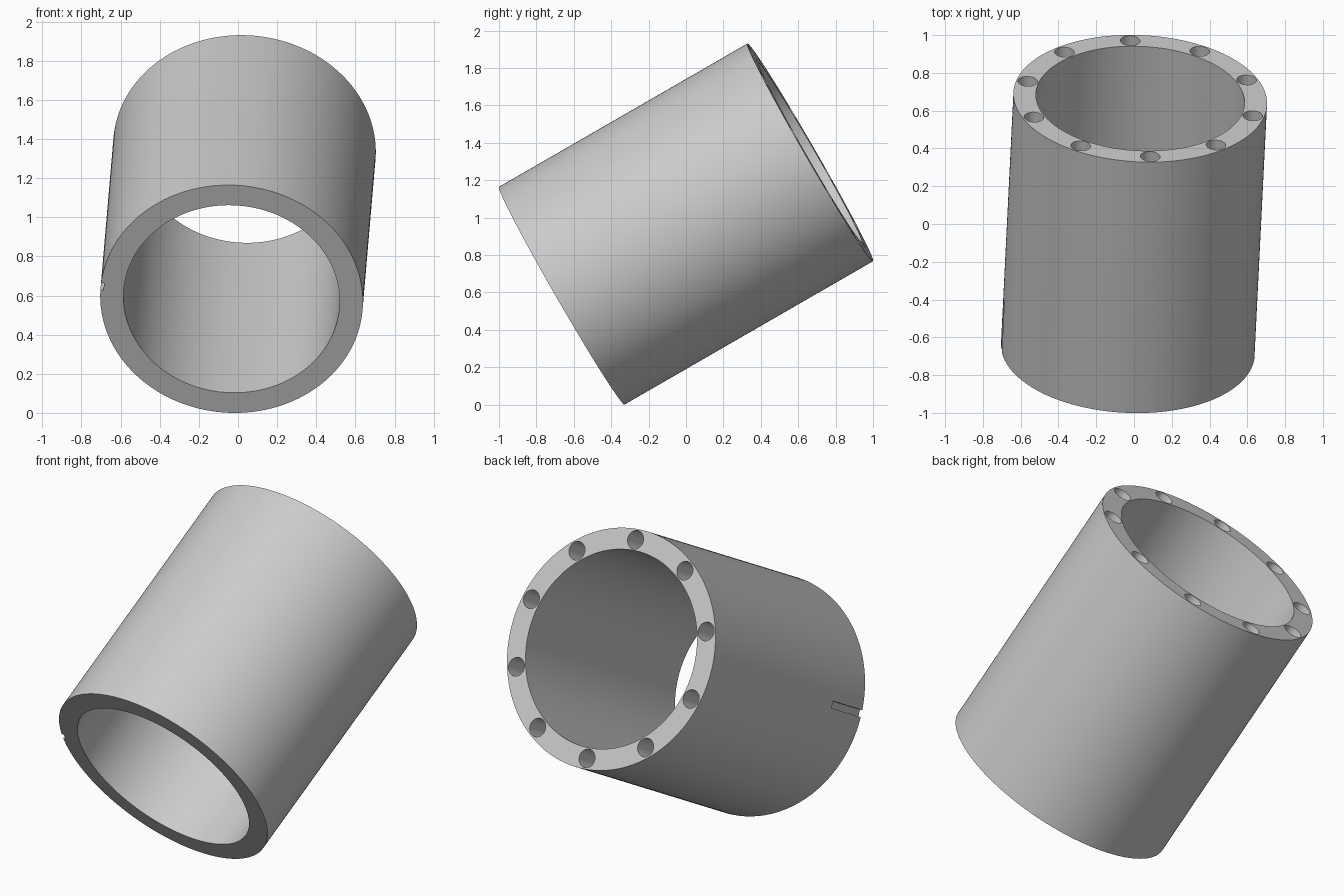
import bpy
import math
from mathutils import Matrix, Vector

cube = bpy.data.objects.get("Cube")
if cube:
    bpy.data.objects.remove(cube, do_unlink=True)

OUTER, INNER, LENGTH = 0.672, 0.553, 1.535
HOLES, HOLE_R, HOLE_DEPTH, HOLE_CIRCLE = 10, 0.052, 0.25, 0.612
SLOT_LENGTH, SLOT_WIDTH, SLOT_DEPTH = 0.30, 0.04, 0.016

grey = bpy.data.materials.new("plain grey")
grey.use_nodes = True
colour = (0.6, 0.6, 0.6, 1)
grey.diffuse_color = colour
grey.node_tree.nodes["Principled BSDF"].inputs["Base Color"].default_value = colour


def cylinder(name, radius, depth, location=(0, 0, 0), sides=192):
    bpy.ops.mesh.primitive_cylinder_add(
        vertices=sides, radius=radius, depth=depth, location=location)
    obj = bpy.context.object
    obj.name = name
    obj.data.materials.append(grey)
    return obj


def cut(target, cutter):
    bpy.context.view_layer.objects.active = target
    mod = target.modifiers.new("cut", "BOOLEAN")
    mod.operation = "DIFFERENCE"
    mod.solver = "EXACT"
    mod.object = cutter
    bpy.ops.object.modifier_apply(modifier=mod.name)
    bpy.data.objects.remove(cutter, do_unlink=True)


# Hollow sleeve, built upright with its front end at +z
sleeve = cylinder("sleeve", OUTER, LENGTH)
cut(sleeve, cylinder("bore_cutter", INNER, LENGTH * 2))

# Ring of blind holes in the rear end
for i in range(HOLES):
    a = -math.pi / 2 + i * math.tau / HOLES
    spot = (HOLE_CIRCLE * math.cos(a), HOLE_CIRCLE * math.sin(a), -LENGTH / 2)
    cut(sleeve, cylinder("hole_cutter", HOLE_R, HOLE_DEPTH * 2, spot, 32))

# Shallow key slot in the outside wall at the front end
bpy.ops.mesh.primitive_cube_add(size=1, location=(-OUTER, 0, LENGTH / 2))
slot = bpy.context.object
slot.scale = (SLOT_DEPTH * 2, SLOT_WIDTH, SLOT_LENGTH * 2)
slot.data.materials.append(grey)
bpy.context.view_layer.update()
cut(sleeve, slot)

# Tilt the sleeve so the rear end points up and back
back = Vector((0.066, 1.33, 0.767)).normalized()
side = Vector((back.y, -back.x, 0)).normalized()
up = side.cross(back)
tilt = Matrix((side, up, -back)).transposed().to_4x4()
sleeve.data.transform(tilt @ Matrix.Rotation(math.radians(-6.4), 4, "Z"))
lowest = min(v.co.z for v in sleeve.data.vertices)
sleeve.data.transform(Matrix.Translation((0, 0, -lowest)))

# Smooth walls with crisp rims
bpy.ops.object.select_all(action="DESELECT")
sleeve.select_set(True)
bpy.context.view_layer.objects.active = sleeve
bpy.ops.object.shade_smooth_by_angle(angle=math.radians(30))
